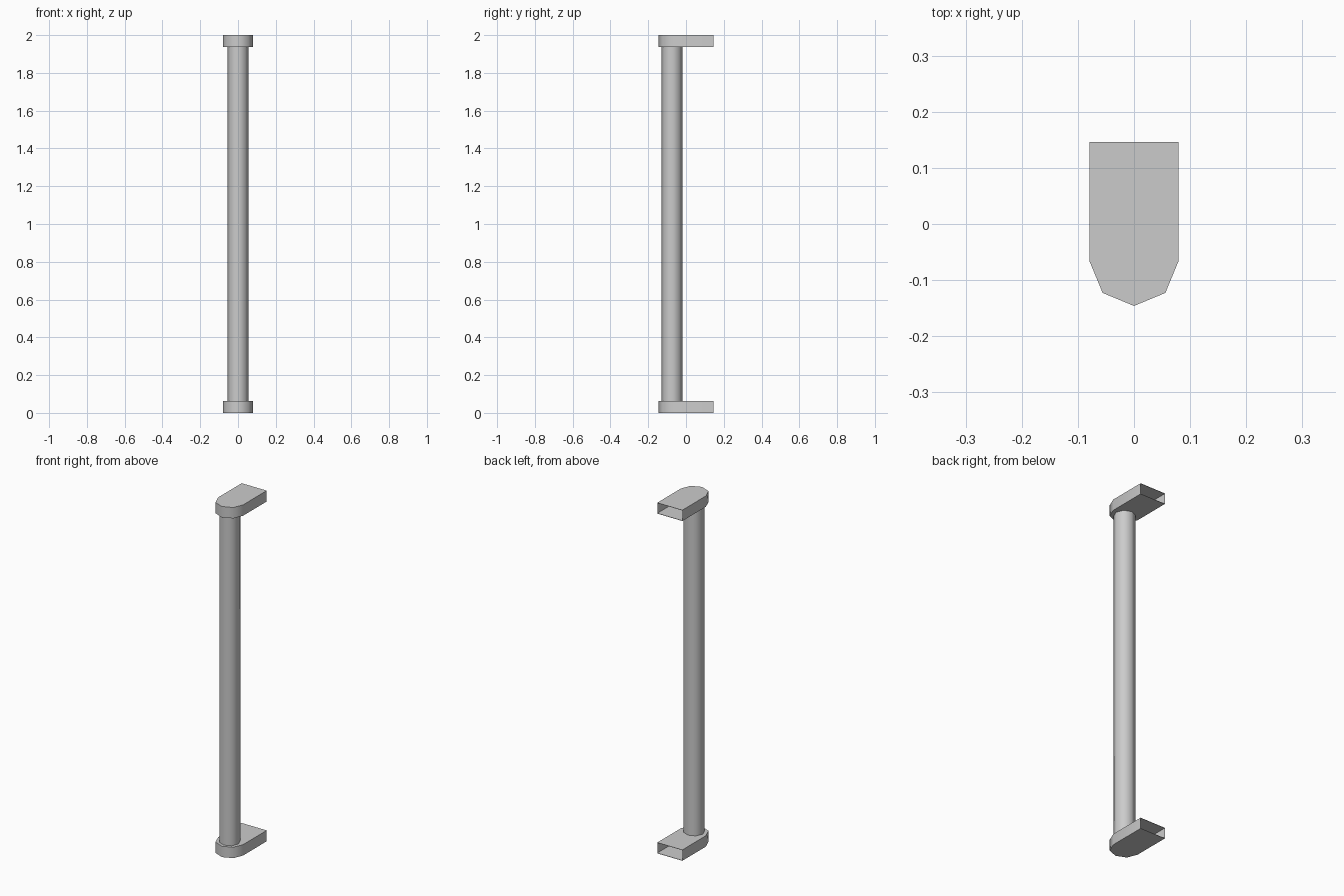
import bpy, bmesh
from math import sin, cos, pi

cube = bpy.data.objects.get("Cube")
if cube:
    bpy.data.objects.remove(cube, do_unlink=True)

grey = bpy.data.materials.new("satin_grey")
grey.use_nodes = True
COLOUR = (0.6, 0.6, 0.6, 1)
grey.diffuse_color = COLOUR
grey.node_tree.nodes["Principled BSDF"].inputs["Base Color"].default_value = COLOUR

HEIGHT, CAP, SKIN = 2.0, 0.062, 0.002


def arc(radius, cy, start, steps):
    """Points at 45 degree steps, counter-clockwise seen from above."""
    angles = [start + i * pi / 4 for i in range(steps)]
    return [(radius * cos(a), cy + radius * sin(a)) for a in angles]


def add_wall(bm, points, z0, z1, closed, smooth):
    """Upright band of faces along a plan outline, facing outward."""
    low = [bm.verts.new((x, y, z0)) for x, y in points]
    high = [bm.verts.new((x, y, z1)) for x, y in points]
    n = len(points)
    for i in range(n if closed else n - 1):
        j = (i + 1) % n
        bm.faces.new((low[i], low[j], high[j], high[i])).smooth = smooth
    return low, high


def add_plate(bm, points, z0, z1):
    """Thin solid plate."""
    low, high = add_wall(bm, points, z0, z1, True, False)
    bm.faces.new(high)
    bm.faces.new(low[::-1])


def finish(bm, name):
    mesh = bpy.data.meshes.new(name)
    bm.to_mesh(mesh)
    bm.free()
    mesh.materials.append(grey)
    obj = bpy.data.objects.new(name, mesh)
    bpy.context.collection.objects.link(obj)


# Hollow end brackets: rounded nose at the front, open at the back
nose = arc(0.079, -0.067, pi, 5)
outline = [(-0.079, 0.146)] + nose + [(0.079, 0.146)]
for name, base in (("lower_bracket", 0), ("upper_bracket", HEIGHT - CAP)):
    bm = bmesh.new()
    top = base + CAP
    add_plate(bm, outline, base, base + SKIN)
    add_plate(bm, outline, top - SKIN, top)
    add_wall(bm, outline, base, top, False, True)
    finish(bm, name)

# Eight-sided upright bar between the brackets
bm = bmesh.new()
add_wall(bm, arc(0.055, -0.074, 0, 8), CAP, HEIGHT - CAP, True, True)
finish(bm, "upright_bar")
